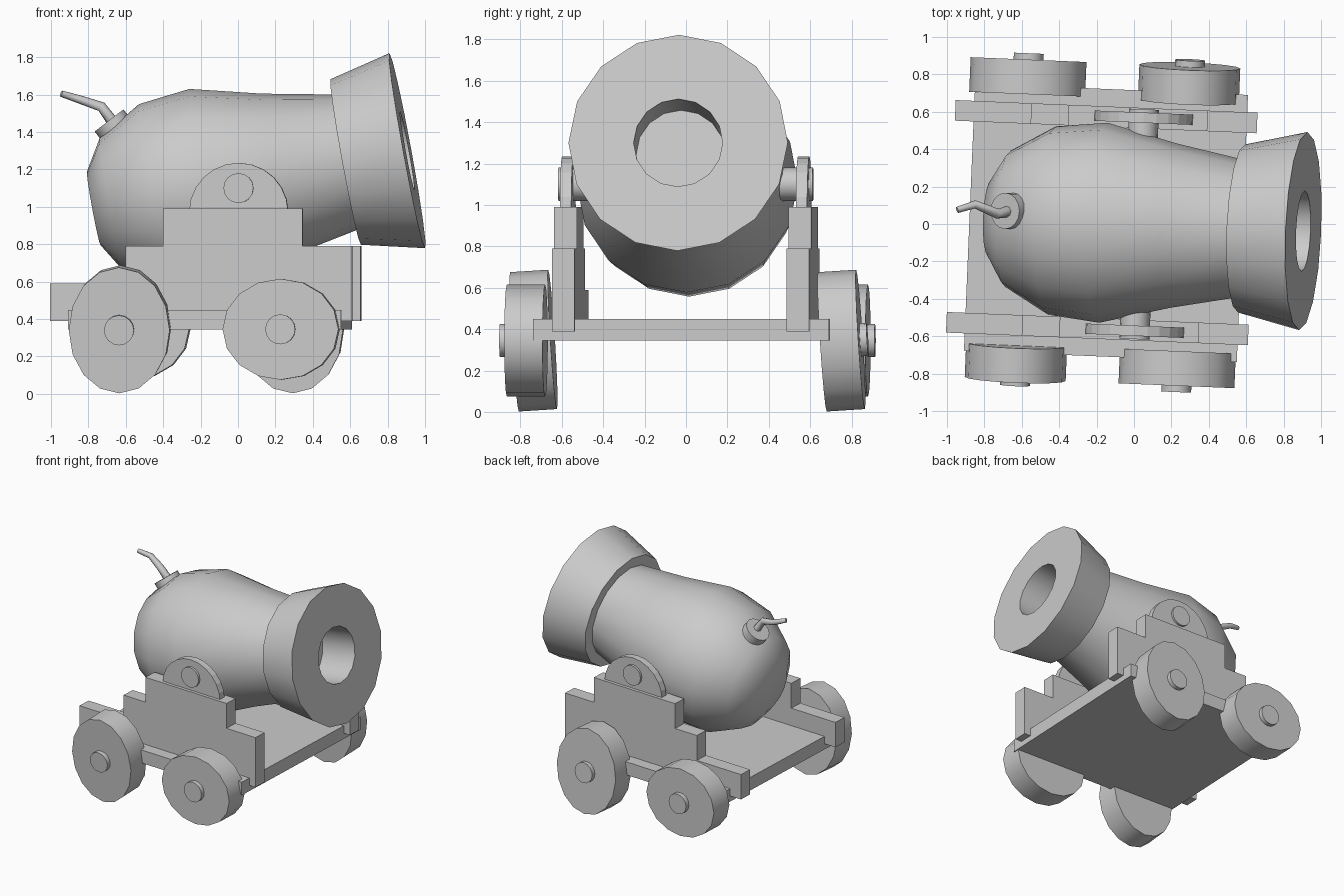
import bpy
import bmesh
from math import radians, cos, sin, pi
from mathutils import Matrix, Vector

cube = bpy.data.objects.get("Cube")
if cube:
    bpy.data.objects.remove(cube, do_unlink=True)

grey = bpy.data.materials.new("plain grey")
grey.use_nodes = True
grey.diffuse_color = (0.6, 0.6, 0.6, 1)
grey.node_tree.nodes["Principled BSDF"].inputs["Base Color"].default_value = (0.6, 0.6, 0.6, 1)

YAW = Matrix.Rotation(radians(-2.4), 4, 'Z')   # whole gun sits slightly turned
SIDES = 16


def T(x, y, z):
    return Matrix.Translation((x, y, z))


def R(deg, axis):
    return Matrix.Rotation(radians(deg), 4, axis)


def finish(name, bm, matrix, smooth=None):
    """Turn a bmesh into a named, coloured object."""
    bmesh.ops.recalc_face_normals(bm, faces=bm.faces)
    bm.transform(YAW @ matrix)
    mesh = bpy.data.meshes.new(name)
    bm.to_mesh(mesh)
    bm.free()
    mesh.materials.append(grey)
    ob = bpy.data.objects.new(name, mesh)
    bpy.context.collection.objects.link(ob)
    if smooth:
        bpy.ops.object.select_all(action='DESELECT')
        ob.select_set(True)
        bpy.context.view_layer.objects.active = ob
        bpy.ops.object.shade_smooth_by_angle(angle=radians(smooth))
    return ob


def box(name, center, size):
    bm = bmesh.new()
    bmesh.ops.create_cube(bm, size=1)
    return finish(name, bm, T(*center) @ Matrix.Diagonal((*size, 1)))


def disc(name, matrix, rx, ry, depth, sides=SIDES):
    """Cylinder along local z, possibly oval."""
    bm = bmesh.new()
    bmesh.ops.create_cone(bm, cap_ends=True, segments=sides, radius1=1, radius2=1, depth=1)
    bmesh.ops.rotate(bm, verts=bm.verts, matrix=Matrix.Rotation(pi / 2, 3, 'Z'))
    return finish(name, bm, matrix @ Matrix.Diagonal((rx, ry, depth, 1)), 35)


def lathe(name, profile, matrix):
    """Revolve (position, radius) pairs about local x, capping both ends."""
    bm = bmesh.new()
    rings = []
    for x, r in profile:
        angles = [2 * pi * i / SIDES for i in range(SIDES)]
        rings.append([bm.verts.new((x, r * sin(a), r * cos(a))) for a in angles])
    for a, b in zip(rings, rings[1:]):
        for i in range(SIDES):
            j = (i + 1) % SIDES
            bm.faces.new((a[i], a[j], b[j], b[i]))
    bm.faces.new(rings[0])
    bm.faces.new(rings[-1])
    return finish(name, bm, matrix, 40)


def plate(name, outline, y, thickness):
    """Extrude an xz outline along y."""
    bm = bmesh.new()
    face = bm.faces.new([bm.verts.new((x, -thickness / 2, z)) for x, z in outline])
    out = bmesh.ops.extrude_face_region(bm, geom=[face])
    moved = [v for v in out["geom"] if isinstance(v, bmesh.types.BMVert)]
    bmesh.ops.translate(bm, verts=moved, vec=(0, thickness, 0))
    return finish(name, bm, T(0, y, 0))


# Barrel: rounded breech, tapering body, flared muzzle ring and shallow bore
lathe("barrel", [(-1.706, 0.2), (-1.606, 0.365), (-1.367, 0.504), (-1.087, 0.535),
                 (-0.708, 0.44), (-0.335, 0.367), (-0.335, 0.45), (0, 0.53),
                 (0, 0.215), (-0.3, 0.215)],
      T(0.906, 0, 1.30) @ R(-10.4, 'Y'))

# Bed
box("bed", (-0.15, 0, 0.397), (1.46, 1.43, 0.105))

# Stepped cheeks, trunnion brackets and trunnions
cheek = [(-0.98, 0.39), (-0.98, 0.59), (-0.575, 0.59), (-0.575, 0.79), (-0.375, 0.79),
         (-0.375, 0.99), (0.37, 0.99), (0.37, 0.79), (0.635, 0.79), (0.635, 0.39)]
arch = [(0.028 + 0.265 * cos(pi * i / 12), 0.97 + 0.265 * sin(pi * i / 12)) for i in range(13)]
for side, label in ((-1, "front"), (1, "back")):
    plate(label + "_cheek", cheek, side * 0.567, 0.11)
    plate(label + "_bracket", arch, side * 0.57, 0.055)
    disc(label + "_trunnion", T(0.028, side * 0.5, 1.1) @ R(90, 'X'), 0.08, 0.08, 0.23)

    # Oval wheels: one upright and leaning, one lying flat, swapped across the bed
    for x, end in ((-0.6, "rear"), (0.263, "fore")):
        tall = (x < 0) == (side < 0)
        rx, rz, lean = (0.27, 0.337, 3.6) if tall else (0.31, 0.27, 0)
        turn = R(lean, 'X') @ R(90, 'X')
        disc(f"{label}_{end}_wheel", T(x, side * 0.762, 0.345) @ turn, rx, rz, 0.185)
        disc(f"{label}_{end}_hub", T(x, side * 0.795, 0.345) @ turn, 0.08, 0.08, 0.187)

# Fuse base and bent cord
unyaw = YAW.inverted()
lean_back = Vector((-0.61, 0, 0.79)).to_track_quat('Z', 'Y').to_matrix().to_4x4()
disc("fuse_base", unyaw @ T(-0.665, 0.07, 1.43) @ lean_back, 0.097, 0.097, 0.08)

path = [Vector(p) for p in ((-0.66, 0.07, 1.44), (-0.73, 0.055, 1.535),
                            (-0.85, 0.105, 1.575), (-0.945, 0.075, 1.605))]
bm = bmesh.new()
rings = []
for i, p in enumerate(path):
    along = path[min(i + 1, 3)] - path[max(i - 1, 0)]
    turn = along.to_track_quat('Z', 'Y')
    radius = 0.032 - 0.005 * i
    rings.append([bm.verts.new(p + turn @ Vector((radius * cos(k * pi / 4), radius * sin(k * pi / 4), 0)))
                  for k in range(8)])
for a, b in zip(rings, rings[1:]):
    for k in range(8):
        bm.faces.new((a[k], a[k - 1], b[k - 1], b[k]))
bm.faces.new(rings[0])
bm.faces.new(rings[-1])
finish("fuse_cord", bm, unyaw, 50)
